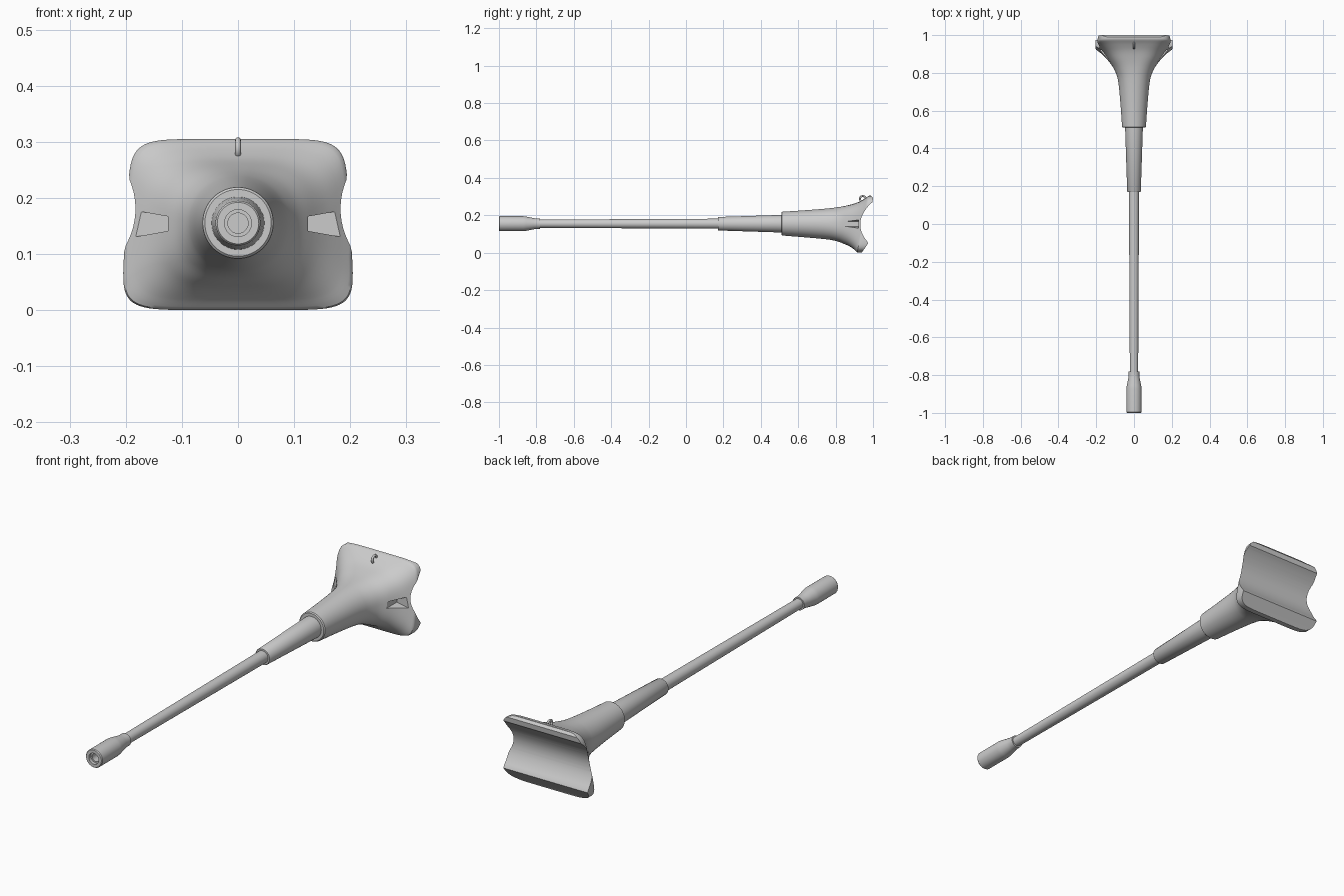
import bpy, bmesh, math

if "Cube" in bpy.data.objects:
    bpy.data.objects.remove(bpy.data.objects["Cube"])

AXIS_Z = 0.155
grey = bpy.data.materials.new("plain grey")
grey.diffuse_color = (0.6, 0.6, 0.6, 1)
grey.use_nodes = True
grey.node_tree.nodes["Principled BSDF"].inputs["Base Color"].default_value = grey.diffuse_color


def make(name, bm, smooth=True):
    bmesh.ops.recalc_face_normals(bm, faces=bm.faces)
    me = bpy.data.meshes.new(name)
    bm.to_mesh(me)
    bm.free()
    ob = bpy.data.objects.new(name, me)
    bpy.context.collection.objects.link(ob)
    me.materials.append(grey)
    if smooth:
        shade(ob)
    return ob


def shade(ob):
    bpy.ops.object.select_all(action='DESELECT')
    ob.select_set(True)
    bpy.context.view_layer.objects.active = ob
    bpy.ops.object.shade_smooth_by_angle(angle=math.radians(32))


def loft(rings):
    """Skin a list of closed rings and cap both ends."""
    bm = bmesh.new()
    vs = [[bm.verts.new(p) for p in r] for r in rings]
    n = len(vs[0])
    for a, b in zip(vs, vs[1:]):
        for i in range(n):
            j = (i + 1) % n
            bm.faces.new((a[i], a[j], b[j], b[i]))
    bm.faces.new(vs[0])
    bm.faces.new(vs[-1])
    return bm


def lathe(name, profile, n=48):
    """Turn (y, radius) points around the long axis."""
    ang = [2 * math.pi * i / n for i in range(n)]
    return make(name, loft([[(r * math.cos(a), y, AXIS_Z + r * math.sin(a)) for a in ang]
                            for y, r in profile]))


def prism(name, pts, axis, lo, hi):
    """Extrude a 2D outline along x (points y,z) or y (points x,z)."""
    place = (lambda p, d: (d, p[0], p[1])) if axis == 'x' else (lambda p, d: (p[0], d, p[1]))
    return make(name, loft([[place(p, d) for p in pts] for d in (lo, hi)]), False)


def cut(ob, cutter):
    m = ob.modifiers.new("cut", 'BOOLEAN')
    m.operation, m.solver, m.object = 'DIFFERENCE', 'EXACT', cutter
    bpy.context.view_layer.objects.active = ob
    bpy.ops.object.modifier_apply(modifier=m.name)
    bpy.data.objects.remove(cutter)


# hollow end fitting, rod and thicker sleeve
lathe("end_fitting", [(-0.90, 0.018), (-0.985, 0.018), (-0.985, 0.024), (-1.0, 0.024),
                      (-1.0, 0.037), (-0.996, 0.040), (-0.87, 0.040), (-0.855, 0.038),
                      (-0.815, 0.030), (-0.80, 0.028), (-0.78, 0.028), (-0.78, 0.021)])
lathe("rod", [(-0.90, 0.022), (-0.78, 0.022), (0.20, 0.027)])
lathe("sleeve", [(0.17, 0.026), (0.17, 0.034), (0.173, 0.036), (0.54, 0.048)])

# flared head: y, half width, top, bottom, squareness, tilt
SECTIONS = [
    (0.514, 0.063, 0.219, 0.092, 2.0, 0),
    (0.65, 0.073, 0.228, 0.081, 2.0, 0),
    (0.767, 0.086, 0.238, 0.070, 2.1, 0.1),
    (0.82, 0.105, 0.246, 0.060, 2.4, 0.3),
    (0.86, 0.130, 0.256, 0.047, 2.9, 0.5),
    (0.895, 0.155, 0.269, 0.035, 3.6, 0.75),
    (0.925, 0.180, 0.287, 0.018, 5.0, 0.9),
    (0.945, 0.198, 0.303, 0.002, 7.0, 1),
]


def section_ring(y, w, top, bot, n, tilt, count=72):
    ring = []
    mid, half = (top + bot) / 2, (top - bot) / 2
    for i in range(count):
        a = 2 * math.pi * (i + 0.5) / count
        c, s = math.cos(a), math.sin(a)
        x = math.copysign(abs(c) ** (2 / n), c)
        z = math.copysign(abs(s) ** (2 / n), s)
        ring.append((w * x * (1 - 0.045 * tilt * z), y + 0.03 * tilt * z, mid + half * z))
    return ring


def spline(pts, steps=4):
    """Smooth the section list with Hermite steps along y."""
    def slope(i, k):
        a, b = pts[max(i - 1, 0)], pts[min(i + 1, len(pts) - 1)]
        return (b[k] - a[k]) / (b[0] - a[0])
    out = []
    for i in range(len(pts) - 1):
        p, q = pts[i], pts[i + 1]
        h = q[0] - p[0]
        for s in range(steps):
            t = s / steps
            row = [p[0] + h * t]
            for k in range(1, 6):
                row.append((2*t**3 - 3*t*t + 1) * p[k] + (t**3 - 2*t*t + t) * h * slope(i, k)
                           + (3*t*t - 2*t**3) * q[k] + (t**3 - t*t) * h * slope(i + 1, k))
            out.append(tuple(row))
    return out + [pts[-1]]


rows = [(0.51, 0.059, 0.215, 0.096, 2, 0)] + spline(SECTIONS)
rows += [(0.951, 0.200, 0.305, 0.0, 7, 1), (1.06, 0.200, 0.305, 0.0, 7, 1)]
head = make("flared_head", loft([section_ring(*r) for r in rows]), False)

# concave trough across the open end, with angled lips
trough = [(0.988, 0.32), (0.990, 0.303), (1.0, 0.293), (0.997, 0.27)]
for i in range(17):
    t = -1 + i / 8
    trough.append((0.932 + 0.045 * t * t - 0.008 * t, 0.16 - 0.1 * t))
trough += [(0.974, 0.05), (0.942, 0.004), (0.938, -0.02), (1.3, -0.02), (1.3, 0.32)]
cut(head, prism("trough_cutter", trough, 'x', -0.4, 0.4))

# tapered side notches with flat floors
for s in (-1, 1):
    notch = [(s * 0.125, 0.141), (s * 0.187, 0.130), (s * 0.187, 0.178), (s * 0.125, 0.167)]
    cut(head, prism("notch_cutter", notch, 'y', 0.75, 0.922))
shade(head)

# small hanging loop on top
bpy.ops.mesh.primitive_torus_add(major_radius=0.015, minor_radius=0.005, major_segments=32,
                                 minor_segments=12, location=(0, 0.945, 0.288),
                                 rotation=(0, math.pi / 2, 0))
loop = bpy.context.object
loop.name = "hanging_loop"
loop.data.materials.append(grey)
shade(loop)
